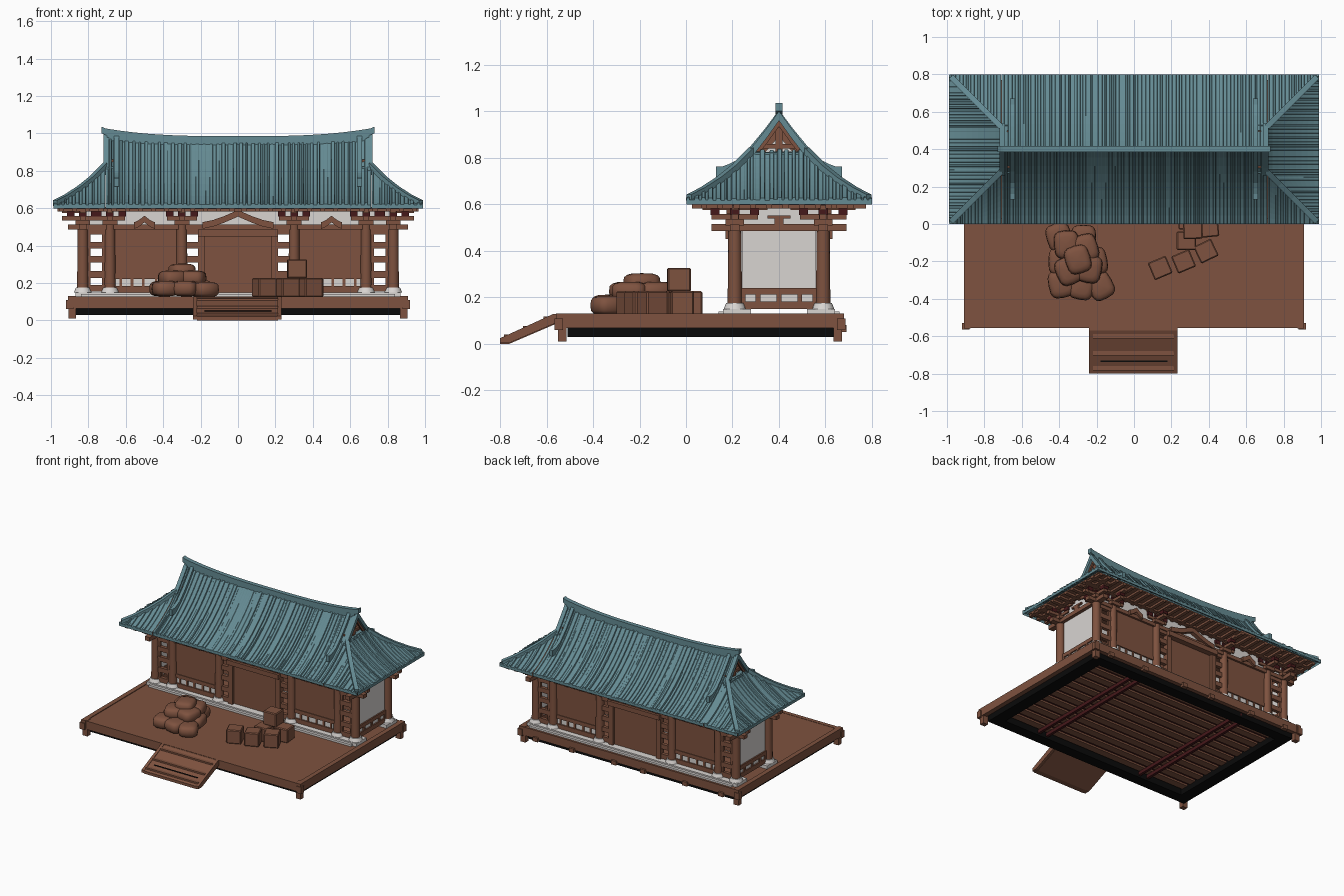
import bpy, bmesh, math, random
from mathutils import Vector, Matrix

random.seed(4)
cube = bpy.data.objects.get("Cube")
if cube:
    bpy.data.objects.remove(cube)


def material(name, rgb):
    m = bpy.data.materials.new(name)
    m.use_nodes = True
    m.diffuse_color = (*rgb, 1)
    m.node_tree.nodes["Principled BSDF"].inputs["Base Color"].default_value = (*rgb, 1)
    return m


TEAL = material("teal_tiles", (0.13, 0.26, 0.295))
WOOD = material("brown_wood", (0.21, 0.085, 0.05))
WHITE = material("white_plaster", (0.69, 0.66, 0.64))
BLACK = material("black_skirt", (0.003, 0.003, 0.003))
RED = material("dark_red_wood", (0.06, 0.009, 0.01))
MID = 0.4    # y of the hall's centre line
HALF = 0.99  # half length of the roof
GABLE = 0.71


def finish(name, bm, mat, smooth=False):
    bmesh.ops.recalc_face_normals(bm, faces=bm.faces)
    me = bpy.data.meshes.new(name)
    bm.to_mesh(me)
    bm.free()
    me.materials.append(mat)
    ob = bpy.data.objects.new(name, me)
    bpy.context.collection.objects.link(ob)
    if smooth:
        bpy.ops.object.select_all(action="DESELECT")
        ob.select_set(True)
        bpy.context.view_layer.objects.active = ob
        bpy.ops.object.shade_smooth_by_angle(angle=math.radians(40))
    return ob


def add_box(bm, x, y, z, turn=0):
    mean = Vector([(a + b) / 2 for a, b in (x, y, z)])
    size = [b - a for a, b in (x, y, z)] + [1]
    bmesh.ops.create_cube(bm, size=1, matrix=Matrix.Translation(mean)
                          @ Matrix.Rotation(turn, 4, "Z") @ Matrix.Diagonal(size))


def boxes(name, items, mat, mirror_x=False, mirror_y=False):
    """Boxes from (x, y, z) ranges, optionally mirrored about the hall's axes."""
    bm = bmesh.new()
    for x, y, z in items:
        for sx in ((1, -1) if mirror_x else (1,)):
            for sy in ((1, -1) if mirror_y else (1,)):
                xs = sorted(v * sx for v in x)
                ys = sorted(MID + (v - MID) * sy for v in y)
                add_box(bm, xs, ys, z)
    return finish(name, bm, mat)


def prism_x(name, outline, x0, x1, mat, mirror=False):
    """Extrude a (y, z) outline along x."""
    bm = bmesh.new()
    for s in ((1, -1) if mirror else (1,)):
        a, b = ([bm.verts.new((s * x, y, z)) for y, z in outline] for x in (x0, x1))
        bm.faces.new(a)
        bm.faces.new(b)
        for i in range(len(a)):
            j = (i + 1) % len(a)
            bm.faces.new((a[i], a[j], b[j], b[i]))
    return finish(name, bm, mat)


def bars(name, paths, w, h, mat):
    """Sweep a w by h rectangle, hanging below each path."""
    bm = bmesh.new()
    for path in paths:
        pts = [Vector(p) for p in path]
        rings = []
        for i, p in enumerate(pts):
            t = pts[min(i + 1, len(pts) - 1)] - pts[max(i - 1, 0)]
            side = Vector((-t.y, t.x, 0)).normalized() * w / 2
            down = Vector((0, 0, -h))
            rings.append([bm.verts.new(q) for q in (p - side, p + side, p + side + down, p - side + down)])
        for a, b in zip(rings, rings[1:]):
            for i in range(4):
                j = (i + 1) % 4
                bm.faces.new((a[i], a[j], b[j], b[i]))
        bm.faces.new(rings[0])
        bm.faces.new(rings[-1])
    return finish(name, bm, mat)


# Platform: deck, legs, skirt and underside
boxes("deck", [((-0.9, 0.9), (-0.55, 0.67), (0.09, 0.125))], WOOD)
boxes("deck_edge_sides", [((0.875, 0.91), (-0.56, 0.68), (0.068, 0.13))], WOOD, True)
boxes("deck_edge_ends", [((-0.9, 0.9), y, (0.065, 0.127)) for y in ((-0.555, -0.525), (0.645, 0.675))], WOOD)
boxes("platform_legs", [((0.865, 0.905), y, (0.01, 0.13)) for y in ((-0.55, -0.515), (0.635, 0.67))], WOOD, True)
boxes("corner_blocks", [((0.88, 0.92), y, (0.06, 0.11)) for y in ((-0.565, -0.53), (0.65, 0.685))], WOOD, True)
boxes("skirt_sides", [((0.78, 0.87), (-0.51, 0.64), (0.03, 0.09))], BLACK, True)
boxes("skirt_ends", [((-0.78, 0.78), y, (0.03, 0.09)) for y in ((-0.51, -0.43), (0.56, 0.64))], BLACK)
boxes("underside_backing", [((-0.78, 0.78), (-0.43, 0.56), (0.083, 0.091))], RED)
boxes("underside_boards", [((-0.78, 0.78), (-0.42 + i * 0.0825, -0.365 + i * 0.0825), (0.07, 0.085))
                           for i in range(12)], WOOD)
boxes("underside_beams", [((x, x + 0.02), (-0.5, 0.64), (0.045, 0.07)) for x in (0.4, 0.47)], RED, True)
boxes("beam_ends", [((x, x + 0.04), (0.66, 0.69), (0.05, 0.08)) for x in (0.1, 0.45, 0.75)], WOOD, True)

# Sloping entry ramp
slope = [(-0.8, 0.0), (-0.76, 0.0), (-0.55, 0.09), (-0.55, 0.125), (-0.57, 0.125), (-0.8, 0.02)]
prism_x("ramp", slope, -0.22, 0.215, WOOD)
for x in (-0.24, 0.21):
    prism_x("ramp_rail", [(y, z + 0.004) for y, z in slope], x, x + 0.022, WOOD)
for y in (-0.77, -0.69, -0.6):
    z = 0.02 + (y + 0.8) * 0.456
    boxes("ramp_tread", [((-0.22, 0.215), (y - 0.012, y + 0.012), (z - 0.01, z + 0.006))], WOOD)
boxes("ramp_slot", [((-0.18, 0.18), (-0.738, -0.731), (0.035, 0.053))], BLACK)

# Stone plinths and columns
boxes("stone_plinth", [((-0.87, 0.87), (0.16, 0.28), (0.12, 0.15)), ((-0.84, 0.84), (0.14, 0.16), (0.12, 0.14))],
      WHITE, mirror_y=True)
COLUMNS = [(s * x, y) for s in (1, -1) for x in (0.83, 0.685, 0.3) for y in (0.21, 0.59)]


def cones(name, r0, r1, z0, z1, mat):
    bm = bmesh.new()
    for x, y in COLUMNS:
        bmesh.ops.create_cone(bm, segments=14, cap_ends=True, radius1=r0, radius2=r1, depth=z1 - z0,
                              matrix=Matrix.Translation((x, y, (z0 + z1) / 2)))
    finish(name, bm, mat, True)


cones("column_bases", 0.048, 0.038, 0.15, 0.175, WHITE)
cones("columns", 0.031, 0.028, 0.17, 0.52, WOOD)

# Long walls
boxes("wall_panels", [((0.33, 0.66), (0.205, 0.225), (0.235, 0.49))], WOOD, True, True)
boxes("wall_plaster_strips", [((0.33, 0.66), (0.21, 0.22), (0.15, 0.235))], WHITE, True, True)
boxes("wall_sills", [((0.33, 0.66), (0.2, 0.23), (0.15, 0.183)), ((0.33, 0.66), (0.2, 0.23), (0.222, 0.25))]
      + [((x, x + 0.014), (0.203, 0.227), (0.17, 0.23)) for x in (0.37, 0.43, 0.5, 0.56, 0.62)], WOOD, True, True)
boxes("lattice_rungs", [(x, (0.197, 0.223), (z, z + 0.035)) for z in (0.155, 0.228, 0.31, 0.385, 0.46)
                        for x in ((0.685, 0.83), (0.21, 0.3))], WOOD, True, True)
boxes("lattice_stiles", [(x, (0.2, 0.22), (0.15, 0.49)) for x in ((0.71, 0.728), (0.788, 0.805))], WOOD, True, True)
boxes("door_jambs", [((0.18, 0.215), (0.19, 0.23), (0.15, 0.48))], WOOD, True, True)
boxes("door_leaves", [((-0.18, 0.18), (0.212, 0.226), (0.15, 0.47))], WOOD, mirror_y=True)
boxes("door_lintel", [((-0.215, 0.215), (0.17, 0.23), (0.45, 0.485))], WOOD, mirror_y=True)

# End walls
boxes("end_panels", [((0.805, 0.825), (0.24, 0.56), (0.15, 0.49))], WHITE, True)
boxes("end_rails", [((0.8, 0.835), (0.21, 0.59), z) for z in ((0.15, 0.182), (0.212, 0.24))]
      + [((0.8, 0.835), (y, y + 0.02), (0.17, 0.23)) for y in (0.235, 0.3, 0.39, 0.48, 0.545)], WOOD, True)

# Beams and plaster frieze
boxes("long_beams", [((-0.91, 0.91), (0.19, 0.23), (0.485, 0.513)), ((-0.93, 0.93), (0.16, 0.19), (0.583, 0.602))],
      WOOD, mirror_y=True)
boxes("end_beams", [((0.81, 0.85), (0.11, 0.69), (0.485, 0.515)), ((0.86, 0.89), (0.07, 0.73), (0.583, 0.602))],
      WOOD, True)
boxes("long_frieze", [((-0.83, 0.83), (0.205, 0.215), (0.51, 0.6))], WHITE, mirror_y=True)
boxes("end_frieze", [((0.825, 0.835), (0.21, 0.59), (0.51, 0.6))], WHITE, True)

# Bracket sets on the columns
arms, blocks = [], []
for x, y in COLUMNS:
    arms += [((x - 0.04, x + 0.04), (y - 0.04, y + 0.04), (0.51, 0.535)),
             ((x - 0.08, x + 0.08), (y - 0.018, y + 0.018), (0.535, 0.558)),
             ((x - 0.016, x + 0.016), (y - 0.1, y + 0.1), (0.535, 0.558)),
             ((x - 0.016, x + 0.016), (y - 0.14, y + 0.14), (0.575, 0.595))]
    blocks += [((x + i - 0.02, x + i + 0.02), (y + j - 0.02, y + j + 0.02), (0.555, 0.582))
               for i, j in ((0.065, 0), (-0.065, 0), (0, 0.085), (0, -0.085), (0, 0))]
boxes("bracket_arms", arms, WOOD)
boxes("bracket_blocks", blocks, RED)
boxes("end_bracket_arms", [((0.83, 0.94), (0.195, 0.225), z) for z in ((0.535, 0.558), (0.575, 0.595))],
      WOOD, True, True)

# Struts between brackets, with a wide arched one above the door
for cx, half, top in ((-0.5, 0.055, 0.55), (0.5, 0.055, 0.55), (0, 0.19, 0.58)):
    for y in (0.19, 0.61):
        path = [(cx + half * t, y, 0.525 + (top - 0.515) * (1 - abs(t)) ** 1.4)
                for t in (-1, -0.7, -0.4, 0, 0.4, 0.7, 1)]
        bars("frieze_strut", [path], 0.03, 0.035, WOOD)
boxes("end_strut", [((0.82, 0.85), (0.38, 0.42), (0.51, 0.54)), ((0.82, 0.85), (0.35, 0.45), (0.54, 0.552))], WOOD, True)

# Soffit and rafters
boxes("soffit", [((-0.96, 0.96), (0.03, 0.77), (0.597, 0.607))], WOOD)
boxes("long_rafters", [((0.02 + i * 0.07, 0.045 + i * 0.07), (0.025, 0.2), (0.582, 0.6)) for i in range(14)],
      WOOD, True, True)
boxes("end_rafters", [((0.83, 0.965), (0.065 + i * 0.07, 0.09 + i * 0.07), (0.582, 0.6)) for i in range(10)], WOOD, True)


# Tiled roof: strips of uneven height run down each curved slope
def roof_z(x, d):
    return 0.617 + 0.42 * d + 1.08 * d * d + 0.025 * (abs(x) / 0.7) ** 4 * max(0, d - 0.25) / 0.15


def slope_strips(name, lo, hi, place, depth):
    """place(u, d) gives x, y; depth(u) gives how far up the strip runs."""
    bm = bmesh.new()
    previous, u, low = None, lo, True
    while u < hi - 1e-4:
        nxt = min(hi, u + random.uniform(0.009, 0.022))
        nxt = hi if hi - nxt < 0.008 else nxt
        low = not low
        lift = random.uniform(0, 0.003) if low else random.uniform(0.004, 0.013)
        for e in (u + 0.0025, nxt):
            row = []
            for i in range(-1, 10):
                d = depth(e) * max(i, 0) / 9
                x, y = place(e, d)
                z = roof_z(x, d) + lift
                row.append(bm.verts.new((x, y, z if i >= 0 else z - 0.018 - lift)))
            if previous:
                for k in range(len(row) - 1):
                    bm.faces.new((previous[k], previous[k + 1], row[k + 1], row[k]))
            previous = row
        u = nxt
    finish(name, bm, TEAL)


for s in (1, -1):
    label = "back" if s > 0 else "front"
    for lo, hi in ((-HALF, -GABLE), (-GABLE, GABLE), (GABLE, HALF)):
        central = lo == -GABLE
        slope_strips(label + "_roof", lo, hi, lambda u, d: (u, MID + s * (MID - d)),
                     lambda u: MID if central else HALF - abs(u))
    slope_strips("end_roof", 0, 0.8, lambda u, d: (s * (HALF - d), u), lambda u: min(HALF - GABLE, u, 0.8 - u))
boxes("end_roof_top", [((0.65, 0.72), (0.27, 0.53), (0.79, 0.822))], TEAL, True)

# Ridges, with upturned horns on the main one
bars("main_ridge", [[(0.07 * i, MID, 0.985 + 0.04 * abs(i / 10) ** 3) for i in range(-10, 11)]], 0.032, 0.06, TEAL)
bars("ridge_horns", [[(s * 0.69, MID, 1.022), (s * 0.71, MID, 1.027), (s * 0.73, MID, 1.036)] for s in (1, -1)],
     0.032, 0.035, TEAL)
hips, falls, verges, boards = [], [], [], []
for sx in (1, -1):
    for sy in (1, -1):
        hips.append([(sx * (HALF - d), MID + sy * (MID - d), roof_z(HALF - d, d) + 0.02)
                     for d in (0.012, 0.07, 0.14, 0.21, 0.28)])
        at = lambda x, d, up: (sx * x, MID + sy * (MID - d), roof_z(x, d) + up)
        falls.append([at(0.65, 0.13, 0.072), at(0.65, 0.16, 0.052), at(0.65, 0.19, 0.04)]
                     + [at(0.65, d, 0.03) for d in (0.22, 0.28, 0.34, 0.4)])
        verges.append([at(0.705, d, 0.018) for d in (0.26, 0.3, 0.35, 0.4)])
        boards.append([at(0.695, d, -0.022) for d in (0.27, 0.3, 0.35, 0.4)])
bars("hip_ridges", hips, 0.03, 0.03, TEAL)
bars("descending_ridges", falls, 0.025, 0.045, TEAL)
bars("verge_tiles", verges, 0.03, 0.042, TEAL)
bars("gable_boards", boards, 0.012, 0.025, WOOD)

# Gable walls
prism_x("gable_wall", [(0.26, 0.8), (0.54, 0.8), (0.4, 0.95)], 0.64, 0.665, WOOD, True)
prism_x("gable_plaster", [(0.34, 0.825), (0.46, 0.825), (0.4, 0.895)], 0.66, 0.672, WHITE, True)
boxes("gable_post", [((0.66, 0.685), (0.385, 0.415), (0.8, 0.93)), ((0.66, 0.68), (0.3, 0.5), (0.84, 0.86))], WOOD, True)

# Crates
bm = bmesh.new()
for x, y, z, turn in ((0.14, -0.235, 0.125, 0.4), (0.265, -0.2, 0.125, 0.4), (0.385, -0.145, 0.125, 0.45),
                      (0.315, -0.03, 0.225, 0.03), (0.29, 0.02, 0.125, 0), (0.4, -0.02, 0.125, 0.1),
                      (0.28, -0.09, 0.125, 0)):
    add_box(bm, (x - 0.052, x + 0.052), (y - 0.05, y + 0.05), (z, z + 0.102), turn)
crates = finish("crates", bm, WOOD)
crates.modifiers.new("Bevel", "BEVEL").width = 0.006

# Grain sacks
bm = bmesh.new()
for x, y, z, turn in ((-0.39, -0.32, 0.17, 0.2), (-0.28, -0.33, 0.17, -0.2), (-0.18, -0.33, 0.165, 0.5),
                      (-0.39, -0.2, 0.17, 0), (-0.21, -0.2, 0.175, 0.2), (-0.4, -0.07, 0.17, 0.3), (-0.27, -0.08, 0.17, 0),
                      (-0.35, -0.25, 0.225, 0.4), (-0.24, -0.24, 0.225, -0.2), (-0.36, -0.11, 0.225, 0.1),
                      (-0.26, -0.13, 0.225, 0.3), (-0.3, -0.19, 0.262, 0.3)):
    made = bmesh.ops.create_uvsphere(bm, u_segments=16, v_segments=8, radius=1)["verts"]
    for v in made:  # square off each ball into a pillow
        v.co = Vector([math.copysign(abs(c) ** 0.6, c) for c in v.co])
    bmesh.ops.transform(bm, verts=made, matrix=Matrix.Translation((x, y, z)) @ Matrix.Rotation(turn, 4, "Z")
                        @ Matrix.Diagonal((0.068, 0.076, 0.042, 1)))
finish("sacks", bm, WOOD, True)
